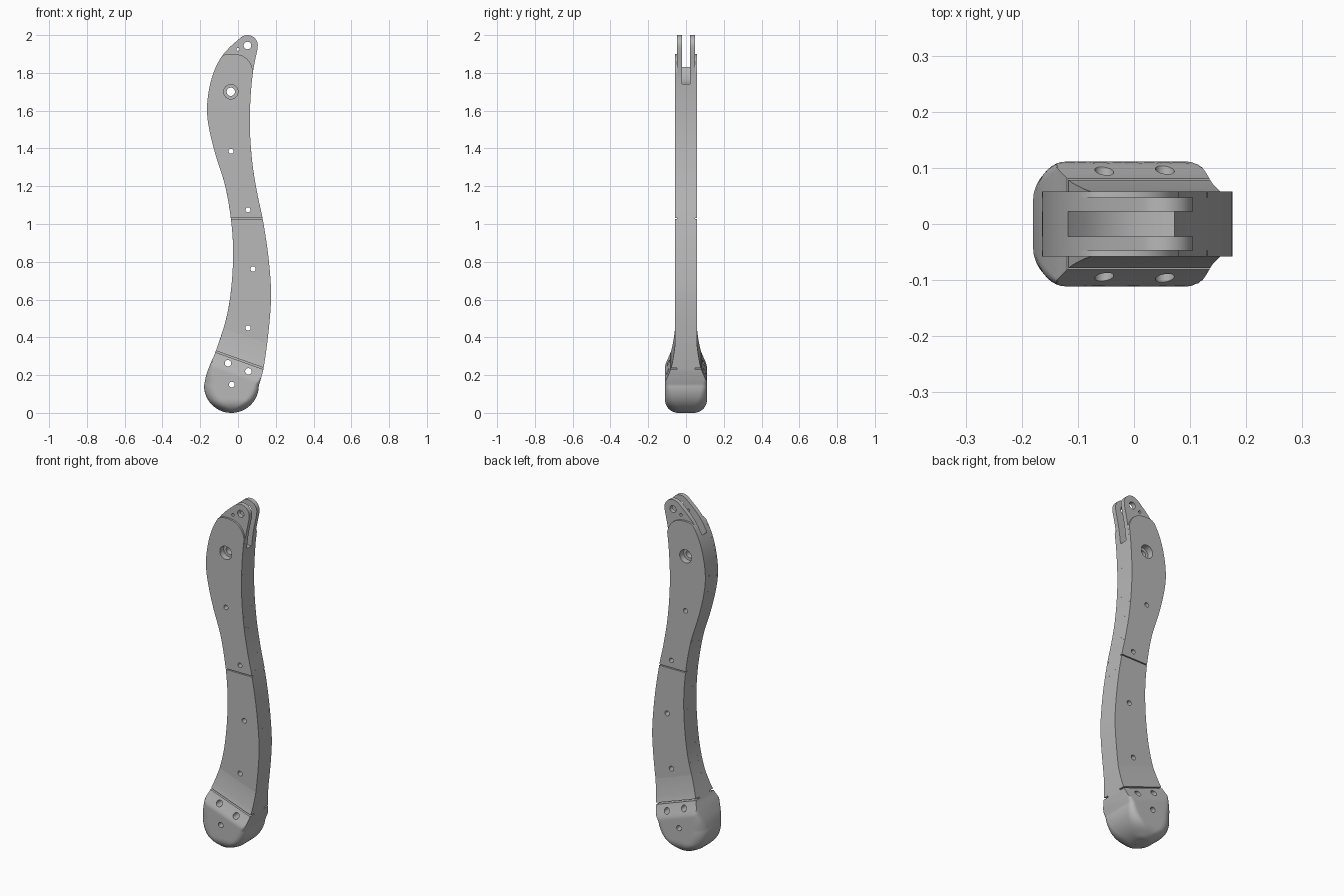
import bpy, bmesh, math
from mathutils import Vector

if "Cube" in bpy.data.objects:
    bpy.data.objects.remove(bpy.data.objects["Cube"])

grey = bpy.data.materials.new("plain_grey")
grey.diffuse_color = (0.48, 0.48, 0.48, 1)
grey.use_nodes = True
grey.node_tree.nodes["Principled BSDF"].inputs["Base Color"].default_value = grey.diffuse_color

# Side edges of the handle as (z, x)
LEFT = [(.145, -.18), (.204, -.167), (.26, -.146), (.325, -.118), (.51, -.06), (.68, -.034),
        (.866, -.026), (1.03, -.038), (1.21, -.07), (1.37, -.12), (1.5, -.152), (1.596, -.164),
        (1.697, -.156), (1.8, -.13), (1.887, -.087), (1.935, -.045), (1.975, 0)]
RIGHT = [(.145, .11), (.18, .121), (.235, .135), (.415, .16), (.6, .175), (.707, .172),
         (.866, .156), (1.03, .13), (1.157, .103), (1.315, .077), (1.5, .063), (1.66, .066),
         (1.81, .08), (1.93, .104)]
FLARE = [(-.075, .111), (0, .08), (.06, .067), (.13, .058), (.2, .055)]
SEAM, NORMAL = Vector((.008, 0, .28)), Vector((.335, 0, .942)).normalized()


def curve(pts, u):
    """Smooth interpolation through (u, value) points."""
    if u <= pts[0][0]:
        return pts[0][1]
    if u >= pts[-1][0]:
        return pts[-1][1]
    def slope(i):
        a, b = pts[max(i - 1, 0)], pts[min(i + 1, len(pts) - 1)]
        return (b[1] - a[1]) / (b[0] - a[0])
    i = max(k for k in range(len(pts) - 1) if pts[k][0] <= u)
    (u0, v0), (u1, v1) = pts[i], pts[i + 1]
    d = u1 - u0
    s = (u - u0) / d
    return ((2*s**3 - 3*s*s + 1) * v0 + (s**3 - 2*s*s + s) * d * slope(i)
            + (3*s*s - 2*s**3) * v1 + (s**3 - s*s) * d * slope(i + 1))


def make(name, bm):
    bmesh.ops.recalc_face_normals(bm, faces=bm.faces[:])
    me = bpy.data.meshes.new(name)
    bm.to_mesh(me)
    bm.free()
    ob = bpy.data.objects.new(name, me)
    bpy.context.collection.objects.link(ob)
    me.materials.append(grey)
    return ob


def prism(name, outline, y0, y1):
    bm = bmesh.new()
    f = bm.faces.new([bm.verts.new((x, y0, z)) for x, z in outline])
    g = bmesh.ops.extrude_face_region(bm, geom=[f])
    bmesh.ops.translate(bm, vec=(0, y1 - y0, 0),
                        verts=[v for v in g["geom"] if isinstance(v, bmesh.types.BMVert)])
    return make(name, bm)


def outline(l0, r0, l1, r1, top=(), n=48):
    """Left edge upward, top points, right edge downward."""
    left = [l0 + (l1 - l0) * i / n for i in range(n + 1)]
    right = [r1 + (r0 - r1) * i / n for i in range(n + 1)]
    return ([(curve(LEFT, z), z) for z in left] + list(top)
            + [(curve(RIGHT, z), z) for z in right])


def cutter(name, holes):
    bm = bmesh.new()
    for x, z, r in holes:
        ring = [bm.verts.new((x + r * math.cos(a * math.pi / 16), -.2,
                              z + r * math.sin(a * math.pi / 16))) for a in range(32)]
        f = bm.faces.new(ring)
        g = bmesh.ops.extrude_face_region(bm, geom=[f])
        bmesh.ops.translate(bm, vec=(0, .4, 0),
                            verts=[v for v in g["geom"] if isinstance(v, bmesh.types.BMVert)])
    ob = make(name, bm)
    ob.hide_render = True
    return ob


def end_block(name, below):
    """Rounded foot lofted upward and flared in thickness, cut at the slanted seam."""
    zs = [.145 * (1 - math.cos(math.radians(a))) for a in range(4, 90, 5)]
    zs = [0] + zs + [.145 + .4 * i / 40 for i in range(41)]
    bm = bmesh.new()
    rings = []
    for z in zs:
        if z < .145:
            w = math.sqrt(max(.145**2 - (.145 - z)**2, .0001))
            xl, xr = -.035 - w, -.035 + w
        else:
            xl, xr = curve(LEFT, z), curve(RIGHT, z)
        k = max(0, 1 - z / .07)
        hy = .04 + .071 * math.sqrt(1 - k * k)
        lim = min((xr - xl) * .49, hy * .98)
        rl = min(lim, .07 if z < .15 else max(.004, .07 * (1 - (z - .15) / .16)))
        rr = min(lim, max(.004, .07 * (1 - z / .23)))
        half = []
        for i in range(9):
            a = math.pi - i * math.pi / 16
            half.append((xl + rl + rl * math.cos(a), hy - rl + rl * math.sin(a)))
        for i in range(1, 12):
            half.append((xl + rl + (xr - rr - xl - rl) * i / 12, hy))
        for i in range(9):
            a = math.pi / 2 - i * math.pi / 16
            half.append((xr - rr + rr * math.cos(a), hy - rr + rr * math.sin(a)))
        pts = []
        for x, y in half:
            t = (Vector((x, 0, z)) - SEAM).dot(NORMAL)
            pts.append((x, min(y, curve(FLARE, t))))
        pts += [(x, -y) for x, y in reversed(pts)]
        rings.append([bm.verts.new((x, y, z)) for x, y in pts])
    n = len(rings[0])
    for a, b in zip(rings, rings[1:]):
        for i in range(n):
            j = (i + 1) % n
            bm.faces.new((a[i], a[j], b[j], b[i]))
    bm.faces.new(rings[0])
    bm.faces.new(rings[-1])
    bmesh.ops.bisect_plane(bm, geom=bm.verts[:] + bm.edges[:] + bm.faces[:],
                           plane_co=SEAM + NORMAL * (-.004 if below else .004),
                           plane_no=NORMAL, clear_outer=below, clear_inner=not below)
    bmesh.ops.holes_fill(bm, edges=[e for e in bm.edges if e.is_boundary])
    return make(name, bm)


# Hole cutters
pins = cutter("pin_cutter", [(.05, 1.945, .02), (0, 1.925, .008), (-.038, 1.7, .022),
                             (-.037, 1.385, .013), (.053, 1.075, .013), (.08, .762, .014),
                             (.053, .45, .014), (-.053, .263, .017), (.055, .22, .017),
                             (-.033, .15, .015)])
recess = cutter("recess_cutter", [(-.038, 1.7, .038)])

# Centre spacer with a hollowed top, leaving the slot open above it
hollow = [(-.085, 1.79), (-.05, 1.762), (-.01, 1.745), (.035, 1.738)]
parts = [(prism("centre_spacer", outline(.31, .225, 1.83, 1.74, hollow), -.022, .022), False)]

# Liners with the rounded top tongue, and outer scales in two lengths
tip = [(.05 + .055 * math.cos(math.radians(a)), 1.945 + .055 * math.sin(math.radians(a)))
       for a in range(125, -1, -8)]
cap = [(-.072, 1.896), (-.055, 1.9), (-.025, 1.901), (0, 1.898), (.025, 1.89), (.045, 1.877),
       (.06, 1.86), (.072, 1.838)]
for side, s in (("front", -1), ("back", 1)):
    def plate(name, shape, a, b):
        return prism(side + name, shape, s * a, s * b)
    parts += [(plate("_liner", outline(.31, .225, 1.975, 1.93, tip), .022, .047), True),
              (plate("_upper_scale", outline(1.033, 1.033, 1.885, 1.81, cap), .047, .058), True),
              (plate("_lower_scale", outline(.329, .239, 1.027, 1.027), .047, .058), False)]

# Thick rounded butt and the flare leading into it
parts += [(end_block("rounded_butt", True), False), (end_block("flared_collar", False), False)]

# Drill the holes, then smooth
for ob, has_recess in parts:
    bpy.ops.object.select_all(action='DESELECT')
    ob.select_set(True)
    bpy.context.view_layer.objects.active = ob
    for c in [pins] + ([recess] if has_recess else []):
        m = ob.modifiers.new("drill", 'BOOLEAN')
        m.operation, m.solver, m.object = 'DIFFERENCE', 'EXACT', c
        bpy.ops.object.modifier_apply(modifier=m.name)
    bpy.ops.object.shade_smooth_by_angle(angle=math.radians(30))
for c in (pins, recess):
    bpy.data.objects.remove(c)
